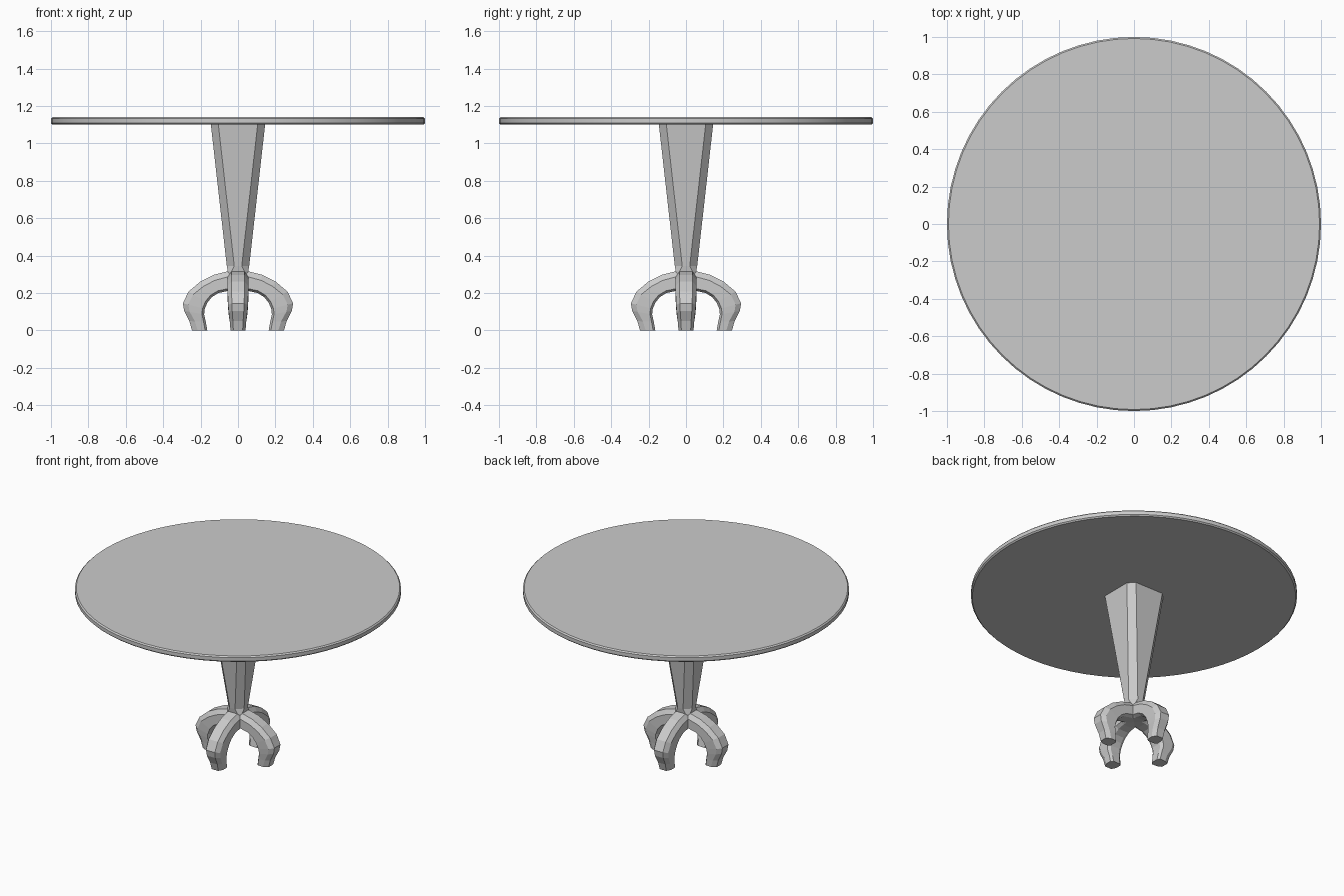
import bpy, bmesh, math
from mathutils import Vector

if "Cube" in bpy.data.objects:
    bpy.data.objects.remove(bpy.data.objects["Cube"])


def loft(name, rings):
    """Skin a list of equal-length closed rings and cap both ends."""
    bm = bmesh.new()
    loops = [[bm.verts.new(p) for p in ring] for ring in rings]
    n = len(loops[0])
    for a, b in zip(loops, loops[1:]):
        for i in range(n):
            j = (i + 1) % n
            bm.faces.new((a[i], a[j], b[j], b[i]))
    bm.faces.new(loops[0])
    bm.faces.new(loops[-1])
    bmesh.ops.recalc_face_normals(bm, faces=bm.faces)
    mesh = bpy.data.meshes.new(name)
    bm.to_mesh(mesh)
    bm.free()
    obj = bpy.data.objects.new(name, mesh)
    bpy.context.collection.objects.link(obj)
    return obj


def chamfered_square(z, r, f):
    """Square of half-width r whose flat sides have half-width f."""
    return [(r, -f, z), (r, f, z), (f, r, z), (-f, r, z),
            (-r, f, z), (-r, -f, z), (-f, -r, z), (f, -r, z)]


def circle(z, r, n=64):
    return [(r * math.cos(2 * math.pi * i / n), r * math.sin(2 * math.pi * i / n), z)
            for i in range(n)]


# round table top with a softened rim
top = loft("table_top", [circle(1.10, 0.992), circle(1.108, 1.0),
                         circle(1.132, 1.0), circle(1.14, 0.992)])
bpy.context.view_layer.objects.active = top
top.select_set(True)
bpy.ops.object.shade_smooth_by_angle(angle=math.radians(30))
top.select_set(False)

# tapered column with chamfered corners and a small neck
loft("column", [chamfered_square(0.29, 0.055, 0.035),
                chamfered_square(0.315, 0.055, 0.035),
                chamfered_square(0.345, 0.06, 0.02),
                chamfered_square(1.10, 0.145, 0.105)])

# curved leg: outer (x, z), inner (x, z), half-width
LEG = [
    ((0.0, 0.32), (0.0, 0.215), 0.055),
    ((0.06, 0.315), (0.06, 0.21), 0.055),
    ((0.13, 0.297), (0.105, 0.20), 0.055),
    ((0.20, 0.262), (0.14, 0.178), 0.055),
    ((0.265, 0.207), (0.163, 0.15), 0.055),
    ((0.295, 0.145), (0.178, 0.115), 0.053),
    ((0.288, 0.105), (0.181, 0.085), 0.05),
    ((0.26, 0.05), (0.172, 0.045), 0.044),
    ((0.246, 0.0), (0.164, 0.0), 0.04),
]


def leg_ring(outer, inner, w, angle):
    o, i = Vector(outer), Vector(inner)
    d = (i - o).normalized()
    f = w * 0.62
    a, b = o + d * 0.03, i - d * 0.012
    c, s = math.cos(angle), math.sin(angle)
    section = [(o, f), (a, w), (b, w), (i, f), (i, -f), (b, -w), (a, -w), (o, -f)]
    return [(p.x * c - y * s, p.x * s + y * c, p.y) for p, y in section]


for k, side in enumerate(("right", "back", "left", "front")):
    loft(side + "_leg", [leg_ring(o, i, w, k * math.pi / 2) for o, i, w in LEG])
